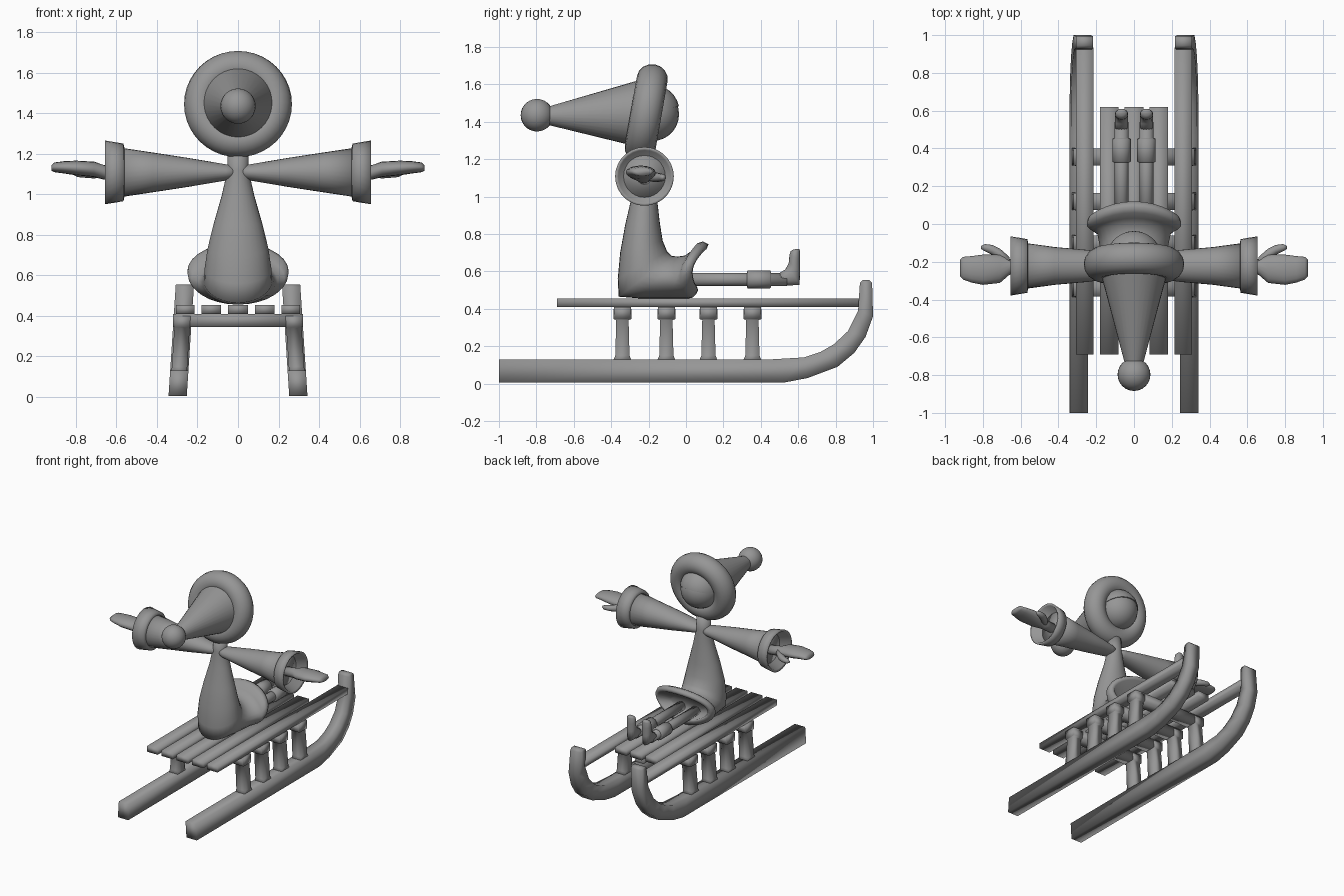
import bpy, bmesh, math
from mathutils import Vector, Matrix

if "Cube" in bpy.data.objects:
    bpy.data.objects.remove(bpy.data.objects["Cube"])

grey = bpy.data.materials.new("plain_grey")
grey.diffuse_color = (0.305, 0.305, 0.305, 1)
grey.use_nodes = True
grey.node_tree.nodes["Principled BSDF"].inputs["Base Color"].default_value = grey.diffuse_color
TAU = 2 * math.pi


def finish(name, bm, angle=180):
    bmesh.ops.recalc_face_normals(bm, faces=bm.faces)
    me = bpy.data.meshes.new(name)
    bm.to_mesh(me)
    bm.free()
    me.materials.append(grey)
    ob = bpy.data.objects.new(name, me)
    bpy.context.collection.objects.link(ob)
    bpy.ops.object.select_all(action='DESELECT')
    ob.select_set(True)
    bpy.context.view_layer.objects.active = ob
    bpy.ops.object.shade_smooth_by_angle(angle=math.radians(angle))
    return ob


def loft(name, rings, angle=180):
    """Skin closed rings of points and cap both ends."""
    bm = bmesh.new()
    vs = [[bm.verts.new(p) for p in r] for r in rings]
    n = len(vs[0])
    for a, b in zip(vs, vs[1:]):
        for i in range(n):
            j = (i + 1) % n
            bm.faces.new((a[i], a[j], b[j], b[i]))
    bm.faces.new(vs[0])
    bm.faces.new(vs[-1])
    return finish(name, bm, angle)


def oval(c, u, v, n=24):
    c, u, v = Vector(c), Vector(u), Vector(v)
    return [c + u * math.cos(TAU * i / n) + v * math.sin(TAU * i / n) for i in range(n)]


# sled timber is shaded smoothly across its edges
def box(name, lo, hi):
    rings = [[(lo[0], y, lo[2]), (hi[0], y, lo[2]), (hi[0], y, hi[2]), (lo[0], y, hi[2])]
             for y in (lo[1], hi[1])]
    return loft(name, rings)


def ball(name, c, r):
    bm = bmesh.new()
    bmesh.ops.create_uvsphere(bm, u_segments=24, v_segments=14, radius=r)
    bmesh.ops.translate(bm, verts=bm.verts, vec=c)
    return finish(name, bm)


def lean(z):
    return 0.298 - 0.065 * z


# ---- sled ----
LOWER = [(-1, .005), (.52, .005), (.65, .03), (.81, .09), (.90, .165),
         (.96, .25), (1, .36), (.995, .54), (.98, .555)]
UPPER = [(-1, .13), (.46, .13), (.63, .14), (.72, .17), (.79, .21),
         (.865, .28), (.92, .39), (.93, .54), (.945, .555)]
LEG_Y = (-.34, -.105, .12, .355)
for s, side in ((-1, "left"), (1, "right")):
    # curled runner, leaning inwards as it rises
    rings = []
    for (y0, z0), (y1, z1) in zip(LOWER, UPPER):
        rings.append([(s * (lean(z) + d), y, z) for y, z, d in
                      ((y0, z0, -.045), (y0, z0, .045), (y1, z1, .045), (y1, z1, -.045))])
    loft(side + "_runner", rings)
    # posts between runner and crossbars
    for y in LEG_Y:
        rings = []
        for z, hy in ((.11, .055), (.15, .038), (.34, .033), (.345, .048), (.40, .048)):
            rings.append([(s * (lean(z) + dx * .038), y + dy * hy, z)
                          for dx, dy in ((-1, -1), (1, -1), (1, 1), (-1, 1))])
        loft(side + "_post", rings)
for y in LEG_Y:
    box("crossbar", (-.32, y - .045, .345), (.32, y + .045, .41))
for x, w, end in ((-.26, .046, .935), (-.132, .049, .62), (0, .05, .62),
                  (.132, .049, .62), (.26, .046, .935)):
    box("seat_slat", (x - w, -.69, .41), (x + w, end, .455))

# ---- robe: bends forward into an open flared hem ----
# each row: back/bottom point (y, z), front/top point (y, z), half width
ROBE = [((-.27, 1.22), (-.17, 1.22), .05), ((-.275, 1.12), (-.165, 1.12), .052),
        ((-.29, 1.0), (-.155, .99), .08), ((-.325, .85), (-.14, .86), .12),
        ((-.352, .7), (-.125, .765), .15), ((-.365, .56), (-.10, .705), .165),
        ((-.36, .465), (-.075, .682), .168), ((-.25, .456), (-.04, .68), .175),
        ((-.09, .456), (-.005, .685), .195), ((.015, .456), (.03, .71), .23),
        ((.035, .46), (.06, .75), .248), ((.055, .48), (.09, .76), .25),
        ((.065, .50), (.12, .745), .24), ((.06, .515), (.11, .72), .215),
        ((-.03, .51), (.0, .65), .16)]
rings = []
for i, (a, b, w) in enumerate(ROBE):
    a, b = Vector((0, *a)), Vector((0, *b))
    ring = oval((a + b) / 2, (b - a) / 2, (w, 0, 0), 28)
    if i > 8:  # hem wraps back at the sides
        ring = [p - Vector((0, 1.0 * p.x * p.x, 0)) for p in ring]
    rings.append(ring)
loft("robe", rings)

# ---- legs, cuffs and upturned boots ----
for x in (-.066, .066):
    def tube(name, rows):
        loft(name, [oval((x, y, .557), (r, 0, 0), (0, 0, r), 14) for y, r in rows])
    tube("leg", ((-.05, .036), (.54, .036)))
    tube("leg_cuff", ((.325, .04), (.33, .049), (.45, .049), (.455, .04)))
    BOOT = (((.50, .525), (.50, .592), .034), ((.535, .525), (.53, .61), .036),
            ((.607, .527), (.545, .635), .036), ((.61, .60), (.55, .65), .034),
            ((.61, .66), (.553, .69), .036), ((.61, .705), (.56, .708), .032),
            ((.605, .72), (.575, .718), .02))
    rings = []
    for a, b, w in BOOT:
        a, b = Vector((x, *a)), Vector((x, *b))
        rings.append(oval((a + b) / 2, (b - a) / 2, (w, 0, 0), 14))
    loft("boot", rings)

# ---- arms ----
Y, Z = -.222, 1.108
for s, side in ((-1, "left"), (1, "right")):
    def arm(name, rows, n=28):
        loft(side + name, [oval((s * x, Y + dy, Z + dz), (0, ry, 0), (0, 0, rz), n)
                           for x, dy, dz, ry, rz in rows])
    arm("_sleeve", ((.0, 0, 0, .04, .03), (.06, 0, 0, .06, .04), (.25, 0, 0, .085, .072),
                    (.42, 0, 0, .10, .098), (.58, 0, 0, .122, .122)))
    # hollow cuff
    arm("_sleeve_cuff", ((.56, 0, 0, .12, .12), (.565, 0, 0, .142, .142),
                         (.60, 0, 0, .148, .148), (.655, 0, 0, .157, .157),
                         (.65, 0, 0, .14, .14), (.575, 0, 0, .11, .11)))
    # mitten hand with thumb
    arm("_hand", ((.56, 0, -.01, .035, .035), (.66, -.005, .0, .042, .036),
                  (.71, -.015, .015, .075, .038), (.80, -.02, .022, .08, .036),
                  (.86, -.018, .025, .07, .03), (.905, -.012, .025, .06, .024),
                  (.92, -.01, .022, .045, .014)), 16)
    arm("_thumb", ((.66, .02, .0, .028, .024), (.71, .06, -.005, .032, .026),
                   (.75, .085, -.006, .026, .022), (.79, .097, -.006, .019, .018),
                   (.81, .098, -.006, .008, .008)), 10)

# ---- hood ----
bm = bmesh.new()
R, r, N, M = .187, .079, 40, 16
tilt = Matrix.Translation((0, -.213, 1.445)) @ Matrix.Rotation(math.radians(80), 4, 'X')
grid = [[bm.verts.new(tilt @ Vector(((R + r * math.cos(b)) * math.cos(a),
                                     (R + r * math.cos(b)) * math.sin(a),
                                     r * 1.05 * math.sin(b))))
         for b in (TAU * j / M for j in range(M))] for a in (TAU * i / N for i in range(N))]
for i in range(N):
    for j in range(M):
        k, l = (i + 1) % N, (j + 1) % M
        bm.faces.new((grid[i][j], grid[k][j], grid[k][l], grid[i][l]))
finish("hood_brim", bm)
loft("hood_cone", [oval((0, y, z), (w, 0, 0), (0, 0, w), 32) for y, z, w in
                   ((-.22, 1.445, .185), (-.27, 1.443, .174), (-.74, 1.432, .048))], 40)
ball("pompom", (0, -.797, 1.435), .087)
ball("head", (0, -.18, 1.44), .143)
# fringe of hair: upper part of a slightly larger ball
bm = bmesh.new()
bmesh.ops.create_uvsphere(bm, u_segments=24, v_segments=14, radius=.146)
bmesh.ops.translate(bm, verts=bm.verts, vec=(0, -.18, 1.452))
bmesh.ops.bisect_plane(bm, geom=bm.verts[:] + bm.edges[:] + bm.faces[:],
                       plane_co=(0, -.05, 1.48), plane_no=(0, .35, -1), clear_outer=True)
bmesh.ops.holes_fill(bm, edges=[e for e in bm.edges if e.is_boundary])
finish("hair", bm, 40)
